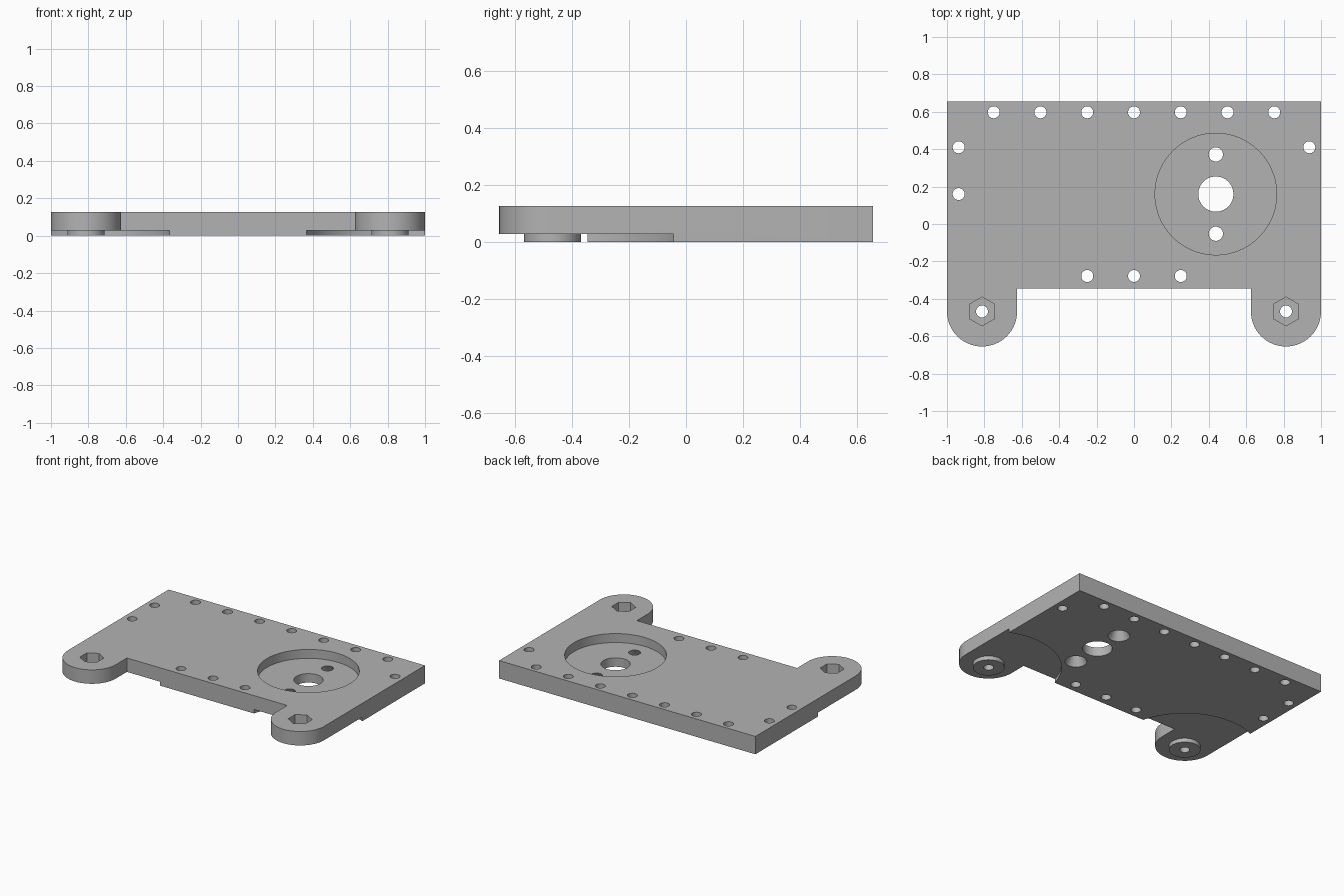
import bpy, bmesh, math

cube = bpy.data.objects.get("Cube")
if cube:
    bpy.data.objects.remove(cube, do_unlink=True)

TOP = 0.126          # plate thickness
RELIEF = 0.028       # height of the underside step around the ears
FLOOR = 0.063        # floor of the round pocket and nut pockets
EAR_X, EAR_Y, EAR_R = 0.8125, -0.4675, 0.1875
BACK, FRONT = 0.655, -0.345
HUB = (0.4375, 0.16)

metal = bpy.data.materials.new("plain grey")
metal.use_nodes = True
grey = (0.45, 0.45, 0.45, 1)
metal.diffuse_color = grey
metal.node_tree.nodes["Principled BSDF"].inputs["Base Color"].default_value = grey


def make_object(name, bm):
    bmesh.ops.recalc_face_normals(bm, faces=bm.faces)
    mesh = bpy.data.meshes.new(name)
    bm.to_mesh(mesh)
    bm.free()
    mesh.materials.append(metal)
    obj = bpy.data.objects.new(name, mesh)
    bpy.context.collection.objects.link(obj)
    return obj


def ring(bm, x, y, z, r, n):
    """Circle of vertices with one corner pointing to the back."""
    turn = [math.pi / 2 + 2 * math.pi * i / n for i in range(n)]
    return [bm.verts.new((x + r * math.cos(a), y + r * math.sin(a), z)) for a in turn]


def add_drum(bm, x, y, z0, z1, r, n=48, r_top=None):
    """Closed prism or cone between two heights."""
    low = ring(bm, x, y, z0, r, n)
    high = ring(bm, x, y, z1, r_top or r, n)
    bm.faces.new(low[::-1])
    bm.faces.new(high)
    for i in range(n):
        j = (i + 1) % n
        bm.faces.new((low[i], low[j], high[j], high[i]))


def apply_boolean(target, tool, operation):
    mod = target.modifiers.new(tool.name, "BOOLEAN")
    mod.object, mod.operation, mod.solver = tool, operation, "EXACT"
    bpy.context.view_layer.objects.active = target
    bpy.ops.object.modifier_apply(modifier=mod.name)
    bpy.data.objects.remove(tool, do_unlink=True)


# Plate outline: right half with its rounded ear, then mirrored
half = [(EAR_X - EAR_R, FRONT)]
for i in range(33):
    a = math.pi + math.pi * i / 32
    half.append((EAR_X + EAR_R * math.cos(a), EAR_Y + EAR_R * math.sin(a)))
half.append((1, BACK))
outline = half + [(-x, y) for x, y in reversed(half)]

bm = bmesh.new()
base = bm.faces.new([bm.verts.new((x, y, 0)) for x, y in outline])
walls = bmesh.ops.extrude_face_region(bm, geom=[base])
raised = [v for v in walls["geom"] if isinstance(v, bmesh.types.BMVert)]
bmesh.ops.translate(bm, verts=raised, vec=(0, 0, TOP))
plate = make_object("mounting_plate", bm)

# Round relief under each ear
bm = bmesh.new()
for side in (-1, 1):
    add_drum(bm, side * EAR_X, EAR_Y, -0.1, RELIEF, 0.463, 128)
apply_boolean(plate, make_object("ear_relief", bm), "DIFFERENCE")

# Round boss standing down from each ear
bm = bmesh.new()
for side in (-1, 1):
    add_drum(bm, side * EAR_X, EAR_Y, 0, 0.045, 0.1, 64)
apply_boolean(plate, make_object("ear_boss", bm), "UNION")

# Large round pocket and hexagonal nut pockets
bm = bmesh.new()
add_drum(bm, *HUB, FLOOR, 0.3, 0.325, 128)
for side in (-1, 1):
    add_drum(bm, side * EAR_X, EAR_Y, FLOOR, 0.3, 0.077, 6)
apply_boolean(plate, make_object("pockets", bm), "DIFFERENCE")

# Through holes: back row, front row, sides, ears
holes = [(0.25 * i, 0.597) for i in range(-3, 4)]
holes += [(0.25 * i, -0.278) for i in (-1, 0, 1)]
holes += [(-0.9375, 0.41), (-0.9375, 0.16), (0.9375, 0.41)]
holes += [(-EAR_X, EAR_Y), (EAR_X, EAR_Y)]
bm = bmesh.new()
for x, y in holes:
    add_drum(bm, x, y, -0.1, 0.3, 0.032, 32)
add_drum(bm, *HUB, -0.1, 0.3, 0.094, 64)

# Countersunk screw holes either side of the hub, tapering upward
slope = (0.07 - 0.038) / FLOOR
for side in (-1, 1):
    add_drum(bm, HUB[0], HUB[1] + side * 0.212, -0.02, FLOOR + 0.02,
             0.07 + 0.02 * slope, 48, 0.038 - 0.02 * slope)
apply_boolean(plate, make_object("drills", bm), "DIFFERENCE")

# Crisp edges with smooth round walls
bpy.ops.object.select_all(action="DESELECT")
plate.select_set(True)
bpy.context.view_layer.objects.active = plate
bpy.ops.object.shade_smooth_by_angle(angle=math.radians(30))
